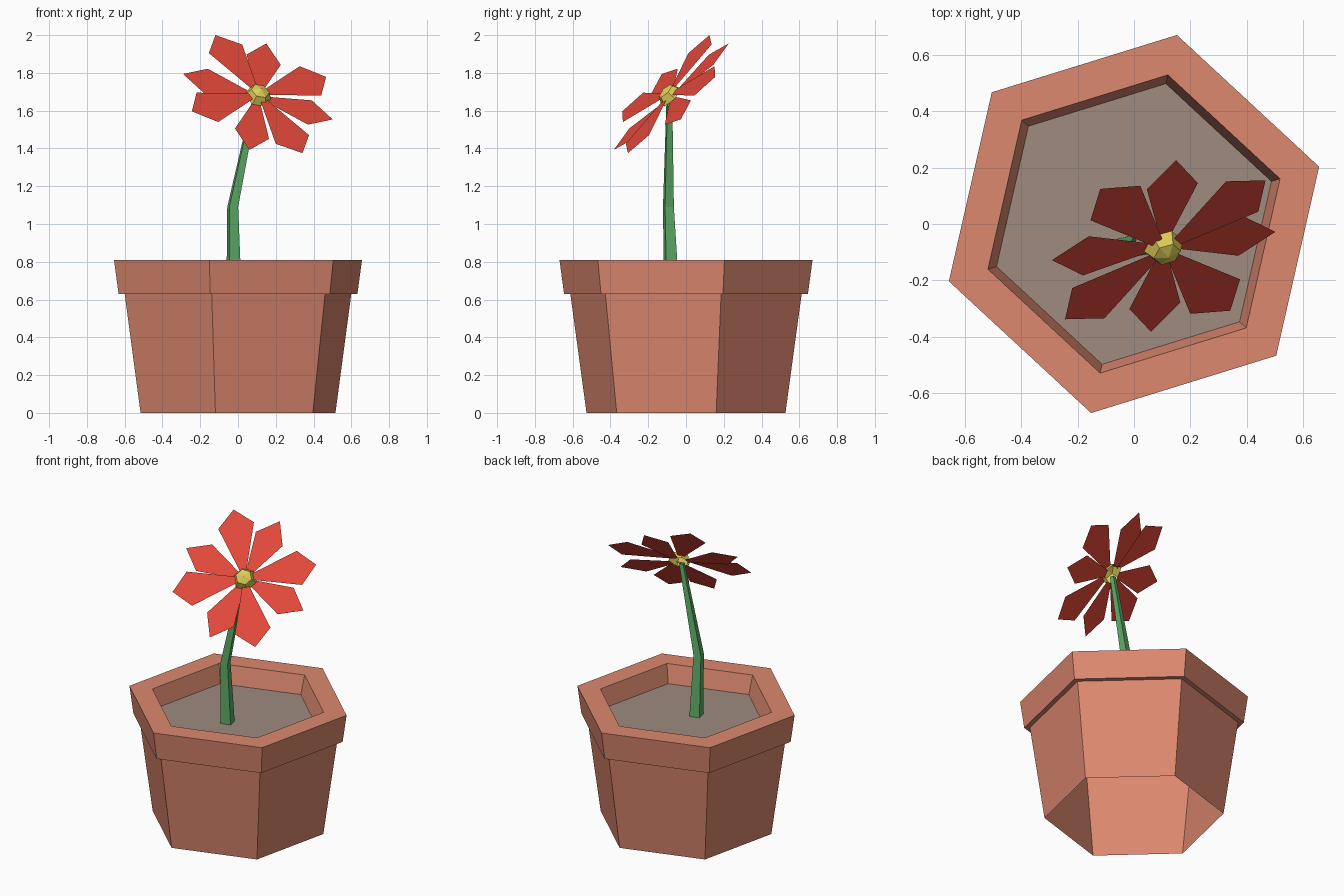
import bpy, math
from mathutils import Vector

if "Cube" in bpy.data.objects:
    bpy.data.objects.remove(bpy.data.objects["Cube"])


def lin(c):
    c /= 255
    return c / 12.92 if c <= 0.04045 else ((c + 0.055) / 1.055) ** 2.4


def material(name, r, g, b):
    m = bpy.data.materials.new(name)
    m.diffuse_color = (lin(r), lin(g), lin(b), 1)
    m.use_nodes = True
    m.node_tree.nodes["Principled BSDF"].inputs["Base Color"].default_value = m.diffuse_color
    return m


def build(name, verts, faces, mat):
    me = bpy.data.meshes.new(name)
    me.from_pydata([tuple(v) for v in verts], [], faces)
    me.materials.append(mat)
    me.update()
    ob = bpy.data.objects.new(name, me)
    bpy.context.collection.objects.link(ob)
    return ob


def bridge(n, rings):
    """Quads joining successive rings of n vertices."""
    return [(k * n + i, k * n + (i + 1) % n, (k + 1) * n + (i + 1) % n, (k + 1) * n + i)
            for k in range(rings - 1) for i in range(n)]


def ring(n, r, z, turn, cx=0.0, cy=0.0):
    return [(cx + r * math.cos(turn + math.tau * i / n),
             cy + r * math.sin(turn + math.tau * i / n), z) for i in range(n)]


clay = material("terracotta", 220, 136, 111)
earth = material("soil", 159, 139, 127)
green = material("stem green", 94, 172, 102)
red = material("petal red", 226, 72, 58)
yellow = material("centre yellow", 222, 205, 88)

# Pot: hexagonal shell with an open base, a flared rim and an inner lip
TURN = math.radians(17.2)
profile = [(0.54, 0), (0.628, 0.63), (0.662, 0.63), (0.687, 0.81), (0.542, 0.81), (0.51, 0.69)]
verts = [v for r, z in profile for v in ring(6, r, z, TURN)]
build("pot", verts, bridge(6, len(profile)), clay)

# Soil
build("soil", ring(6, 0.51, 0.69, TURN), [tuple(range(6))], earth)

# Stem: square tube with one bend
path = [(-0.022, -0.078, 0.69, 0.046), (-0.028, -0.093, 1.09, 0.034), (0.092, -0.088, 1.665, 0.018)]
verts = [v for x, y, z, r in path for v in ring(4, r, z, math.radians(58), x, y)]
build("stem", verts, bridge(4, 3), green)

# Flower frame: tilted plane, facing front and up
C = Vector((0.105, -0.078, 1.674))
U = Vector((0.79, 0.10, -0.24)).normalized()
V = Vector((0.09, 0.613, 0.568)).normalized()
N = U.cross(V).normalized()


def place(a, b, h):
    return C + U * a + V * b + N * h


# Petals: four lower ones and four larger ones just above
for i in range(8):
    upper = i % 2
    ang = math.radians(i * 45 - (5.6 if upper else 0))
    tip, sh, w, h = (0.443, 0.34, 0.11, 0.02) if upper else (0.417, 0.29, 0.095, 0.0)
    outline = [(0.055, -0.022), (sh, -w), (tip, 0), (sh, w), (0.055, 0.022)]
    c, s = math.cos(ang), math.sin(ang)
    build(f"petal_{i + 1}", [place(a * c - b * s, a * s + b * c, h) for a, b in outline],
          [(0, 1, 2, 3, 4)], red)

# Flower centre: low six-sided dome, open behind
verts = [place(x, y, h) for r, h, t in ((0.073, 0.0, 0.2), (0.05, 0.045, 0.2))
         for x, y, _ in ring(6, r, 0, t)]
verts.append(place(0, 0, 0.062))
build("flower_centre", verts, bridge(6, 2) + [(6 + i, 6 + (i + 1) % 6, 12) for i in range(6)], yellow)
